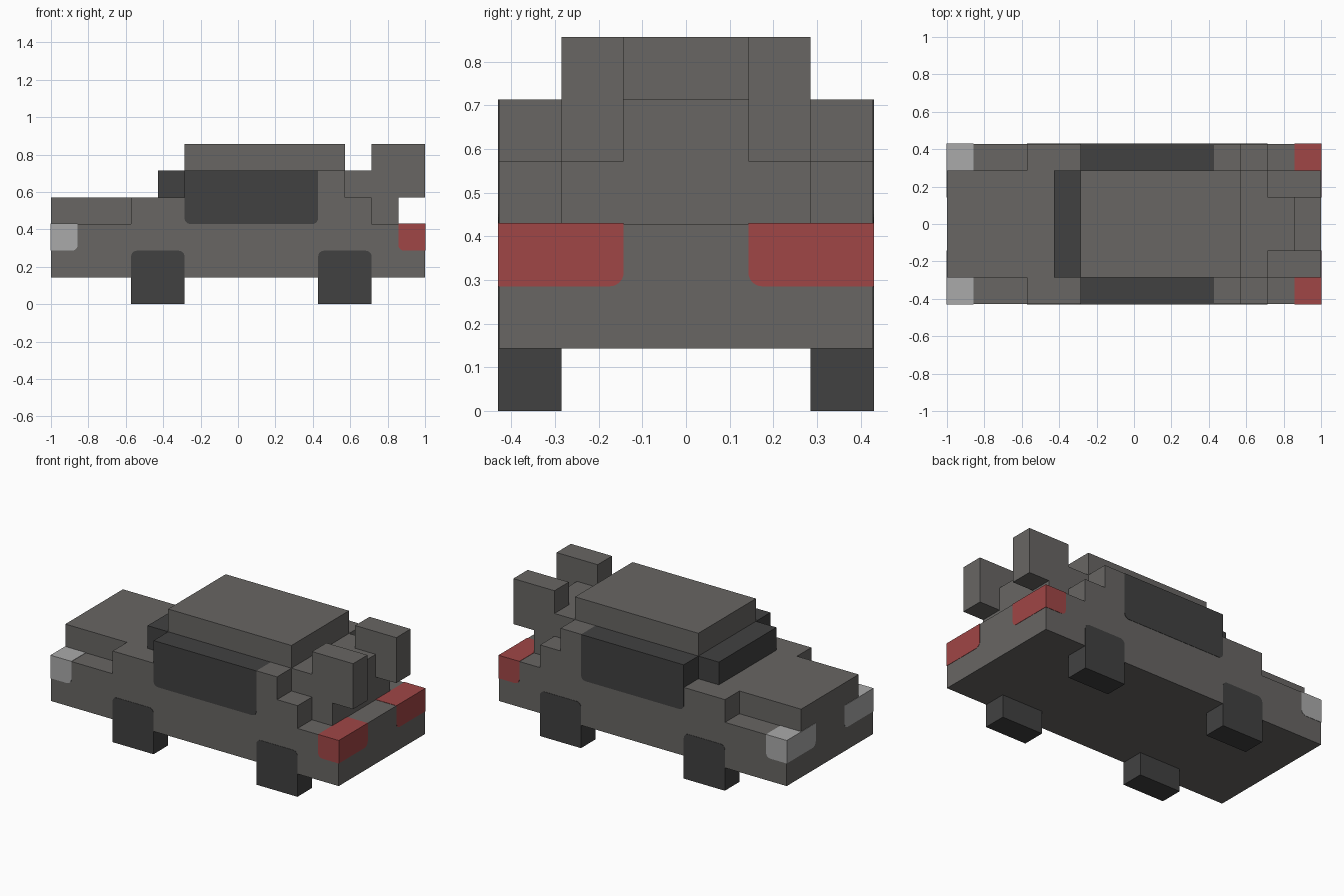
import bpy, bmesh, math
from mathutils import Vector

if "Cube" in bpy.data.objects:
    bpy.data.objects.remove(bpy.data.objects["Cube"], do_unlink=True)

U = 1 / 7          # grid cell of the blocky style
E = 0.002 / U      # how far coloured panels stand proud, in cells
R = 0.22           # rounded panel corner, in cells


def material(name, rgb):
    m = bpy.data.materials.new(name)
    m.use_nodes = True
    m.diffuse_color = (*rgb, 1)
    m.node_tree.nodes["Principled BSDF"].inputs["Base Color"].default_value = (*rgb, 1)
    return m


GREY = material("warm grey paint", (0.138, 0.133, 0.126))
DARK = material("dark rubber and glass", (0.053, 0.053, 0.053))
RED = material("red tail light", (0.352, 0.061, 0.061))
PALE = material("pale headlight", (0.402, 0.402, 0.402))


def rounded(points, round_ids):
    """Outline in cells with the chosen corners rounded."""
    pts = [Vector(p) for p in points]
    out = []
    for i, p in enumerate(pts):
        if i not in round_ids:
            out.append(p)
            continue
        d1 = (pts[i - 1] - p).normalized()
        d2 = (pts[(i + 1) % len(pts)] - p).normalized()
        c = p + R * (d1 + d2)
        for k in range(7):
            t = k * math.pi / 12
            out.append(c - R * (d2 * math.cos(t) + d1 * math.sin(t)))
    return out


def extrude(name, points, lo, hi, mat, axis="y", round_ids=()):
    """Extrude an xz outline along y, or a yz outline along x."""
    bm = bmesh.new()
    outline = rounded(points, round_ids)

    def place(p, d):
        return Vector((p[0], d, p[1]) if axis == "y" else (d, p[0], p[1])) * U

    face = bm.faces.new([bm.verts.new(place(p, lo)) for p in outline])
    ext = bmesh.ops.extrude_face_region(bm, geom=[face])
    shift = place((0, 0), hi - lo)
    bmesh.ops.translate(bm, vec=shift,
                        verts=[v for v in ext["geom"] if isinstance(v, bmesh.types.BMVert)])
    bmesh.ops.recalc_face_normals(bm, faces=bm.faces)
    me = bpy.data.meshes.new(name)
    bm.to_mesh(me)
    bm.free()
    me.materials.append(mat)
    ob = bpy.data.objects.new(name, me)
    bpy.context.collection.objects.link(ob)
    return ob


def rect(a0, a1, b0, b1):
    return [(a0, b0), (a1, b0), (a1, b1), (a0, b1)]


# Main body: full-width chassis, then the hood, roof and rear deck down the middle
extrude("chassis", rect(-7, 7, 1, 3), -3, 3, GREY)
extrude("hood_roof_and_deck",
        [(-7, 3), (6, 3), (6, 5), (4, 5), (4, 6), (-2, 6), (-2, 4), (-7, 4)], -2, 2, GREY)
extrude("windshield", rect(-3, -2, 4, 5), -2, 2, DARK)

for side, s in (("right", -1), ("left", 1)):
    # Stepped shoulder and rear pillar
    extrude(side + "_shoulder",
            [(-4, 3), (5, 3), (5, 4), (4, 4), (4, 5), (3, 5), (3, 4), (-4, 4)],
            2 * s, 3 * s, GREY)
    # Side window block with rounded lower corners
    extrude(side + "_window", rect(-2, 3, 3, 5), 2 * s, (3 + E) * s, DARK, round_ids=(0, 1))
    # Wheels rise into the chassis with rounded tops
    for end, x in (("front", -4), ("rear", 3)):
        extrude(f"{side}_{end}_wheel", rect(x, x + 2, 0, 2),
                2 * s, (3 + E) * s, DARK, round_ids=(2, 3))
    # Upright block on the rear deck
    extrude(side + "_rear_fin", rect(5, 7, 4, 6), 1 * s, 2 * s, GREY)
    # Lights wrap around the corner: side and top block, then the end plate
    for name, f, mat in (("headlight", -1, PALE), ("tail_light", 1, RED)):
        extrude(f"{side}_{name}_side", rect(6 * f, (7 - E) * f, 2, 3 + E),
                1 * s, (3 + E) * s, mat, round_ids=(0,))
        extrude(f"{side}_{name}_end", rect(1 * s, (3 + E) * s, 2, 3 + E),
                (7 - E) * f, (7 + E) * f, mat, axis="x", round_ids=(0,))
